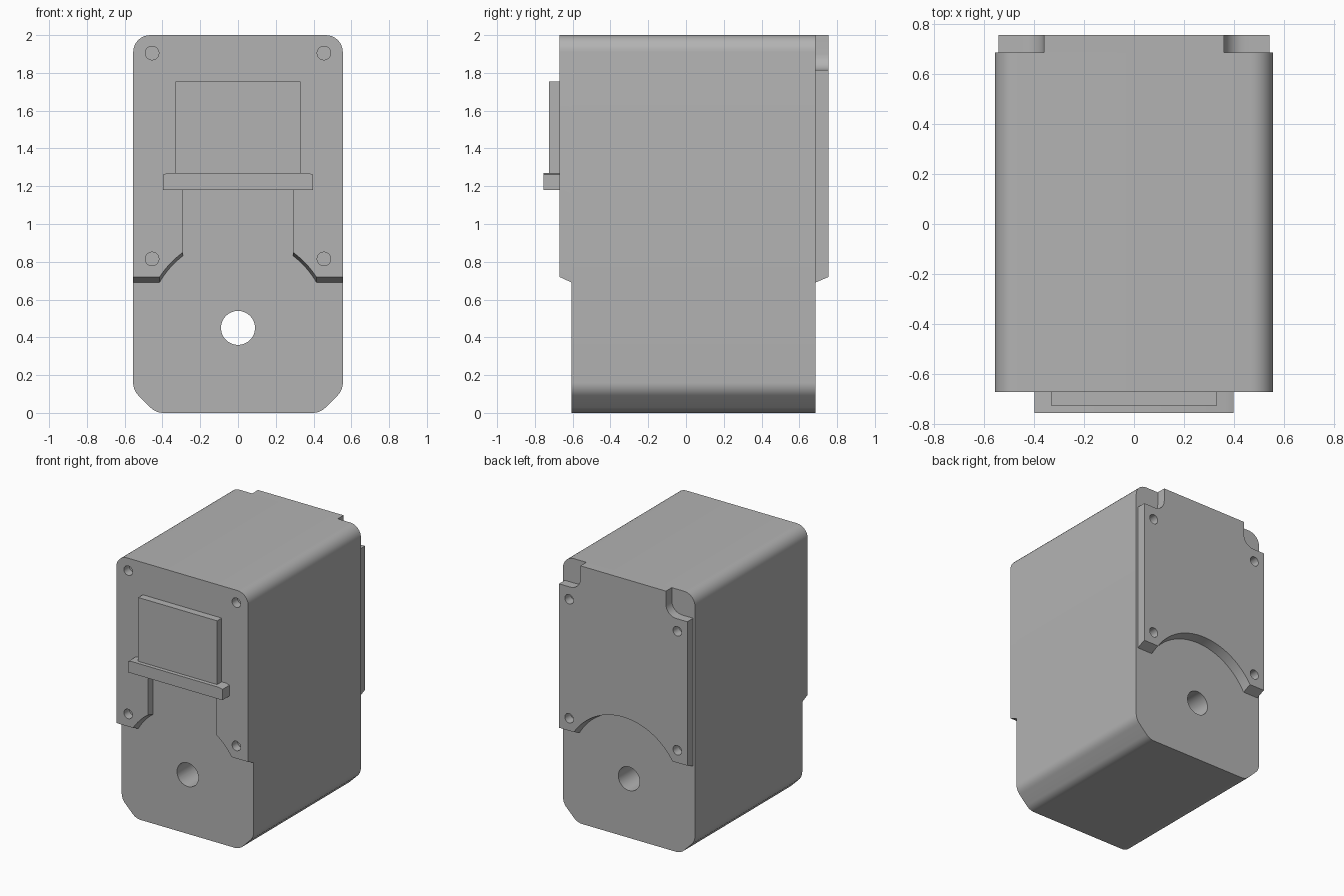
import bpy, bmesh, math
from mathutils import Vector, Matrix

cube = bpy.data.objects.get("Cube")
if cube:
    bpy.data.objects.remove(cube, do_unlink=True)

grey = bpy.data.materials.new("grey")
grey.use_nodes = True
COLOR = (0.45, 0.45, 0.45, 1)
grey.diffuse_color = COLOR
grey.node_tree.nodes["Principled BSDF"].inputs["Base Color"].default_value = COLOR

SHAFT_Z = 0.45


def rounded(corners, steps=8):
    """Outline from (x, z, setback) corners, each filleted with a true arc."""
    out = []
    for i, (x, z, s) in enumerate(corners):
        p = Vector((x, z))
        if not s:
            out.append(p)
            continue
        u = (Vector(corners[i - 1][:2]) - p).normalized()
        v = (Vector(corners[(i + 1) % len(corners)][:2]) - p).normalized()
        half = u.angle(v) / 2
        center = p + (u + v).normalized() * s / math.cos(half)
        a, b = p + u * s - center, p + v * s - center
        turn = a.angle_signed(b)
        for k in range(steps + 1):
            out.append(center + Matrix.Rotation(-turn * k / steps, 2) @ a)
    return out


def mirrored(half):
    """Close a right-hand half outline (bottom to top) with its left twin."""
    return half + [(-x, z, s) for x, z, s in reversed(half)]


def arc(radius, x0, x1, steps):
    """Points on the relief circle around the shaft, between two x values."""
    a0, a1 = math.acos(x0 / radius), math.acos(x1 / radius)
    angles = [a0 + (a1 - a0) * k / steps for k in range(steps + 1)]
    return [(radius * math.cos(a), SHAFT_Z + radius * math.sin(a), 0) for a in angles]


def loft(name, front, y_front, back, y_back):
    """Solid between two outlines with matching point counts."""
    bm = bmesh.new()
    rings = [[bm.verts.new((p[0], y, p[1])) for p in pts]
             for pts, y in ((front, y_front), (back, y_back))]
    n = len(front)
    for ring in rings:
        bm.faces.new(ring)
    for i in range(n):
        j = (i + 1) % n
        bm.faces.new((rings[0][i], rings[0][j], rings[1][j], rings[1][i]))
    bmesh.ops.recalc_face_normals(bm, faces=bm.faces)
    mesh = bpy.data.meshes.new(name)
    bm.to_mesh(mesh)
    bm.free()
    mesh.materials.append(grey)
    obj = bpy.data.objects.new(name, mesh)
    bpy.context.collection.objects.link(obj)
    return obj


def drill(obj, centers, radius, y0, y1, sides=32):
    """Cut round holes along y."""
    bm = bmesh.new()
    for x, z in centers:
        place = Matrix.Translation((x, (y0 + y1) / 2, z)) @ Matrix.Rotation(math.pi / 2, 4, 'X')
        bmesh.ops.create_cone(bm, cap_ends=True, segments=sides, radius1=radius,
                              radius2=radius, depth=y1 - y0, matrix=place)
    mesh = bpy.data.meshes.new("hole_cutter")
    bm.to_mesh(mesh)
    bm.free()
    mesh.materials.append(grey)
    cutter = bpy.data.objects.new("hole_cutter", mesh)
    cutter.hide_render = True
    bpy.context.collection.objects.link(cutter)
    mod = obj.modifiers.new("holes", 'BOOLEAN')
    mod.operation, mod.solver, mod.object = 'DIFFERENCE', 'EXACT', cutter
    bpy.context.view_layer.update()
    graph = bpy.context.evaluated_depsgraph_get()
    result = bpy.data.meshes.new_from_object(obj.evaluated_get(graph))
    obj.modifiers.clear()
    obj.data = result
    bpy.data.objects.remove(cutter, do_unlink=True)


W, TOP = 0.555, 2.0
Y_BACK, Y_BODY, Y_FRONT = 0.685, -0.605, -0.67

# Main housing with chamfered foot and shaft hole
outline = rounded(mirrored([(0.435, 0, 0.04), (W, 0.12, 0.04), (W, TOP, 0.09)]))
body = loft("housing", outline, Y_BODY, outline, Y_BACK)
drill(body, [(0, SHAFT_Z)], 0.09, -1, 1, 48)


# Front plate: sloped lower edge, round relief and central slot
def front_outline(radius, z):
    reach = math.sqrt(radius ** 2 - (z - SHAFT_Z) ** 2)
    half = [(0.29, 1.18, 0)] + arc(radius, 0.29, reach, 8) + [(W, z, 0), (W, TOP, 0.09)]
    return rounded(mirrored(half))


front = loft("front_plate", front_outline(0.495, 0.72), Y_FRONT,
             front_outline(0.48, 0.69), Y_BODY)
drill(front, [(x, z) for x in (-0.455, 0.455) for z in (0.815, 1.905)],
      0.036, Y_FRONT - 0.1, Y_BODY + 0.1)


# Back plate: notched upper corners and full round relief
def back_outline(radius, z):
    reach = math.sqrt(radius ** 2 - (z - SHAFT_Z) ** 2)
    half = [(0.54, z, 0), (0.54, 1.815, 0), (0.36, 1.815, 0.085), (0.36, TOP, 0)]
    return rounded(mirrored(half) + arc(radius, -reach, reach, 32))


back = loft("back_plate", back_outline(0.48, 0.69), Y_BACK,
            back_outline(0.495, 0.72), 0.755)
drill(back, [(x, z) for x in (-0.455, 0.455) for z in (0.815, 1.72)],
      0.036, Y_BACK - 0.1, 0.9)

# Raised front panel and the ledge beneath it
panel_shape = rounded(mirrored([(0.332, 1.265, 0), (0.332, 1.755, 0)]))
panel = loft("front_panel", panel_shape, -0.725, panel_shape, Y_FRONT)
ledge_shape = rounded(mirrored([(0.397, 1.18, 0), (0.397, 1.262, 0), (0.37, 1.27, 0)]))
ledge = loft("front_ledge", ledge_shape, -0.755, ledge_shape, Y_FRONT)

# Smooth the rounded edges only
bpy.ops.object.select_all(action='DESELECT')
for obj in (body, front, back, panel, ledge):
    obj.select_set(True)
bpy.context.view_layer.objects.active = body
bpy.ops.object.shade_smooth_by_angle(angle=math.radians(30))
